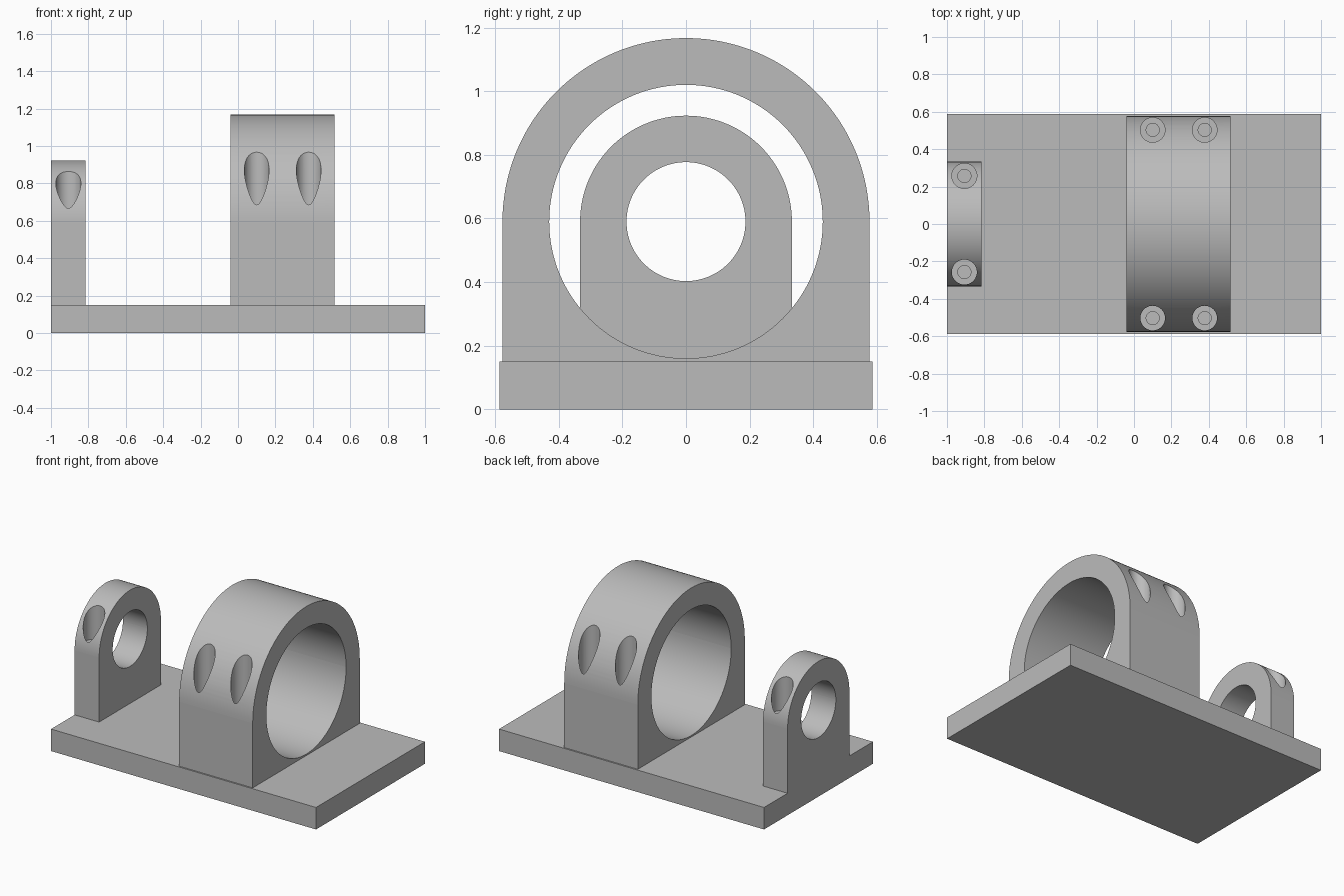
import bpy, bmesh, math

if "Cube" in bpy.data.objects:
    bpy.data.objects.remove(bpy.data.objects["Cube"])

AXIS_Z = 0.59      # height of both bores and of the split line
BASE_TOP = 0.15

steel = bpy.data.materials.new("plain_grey")
steel.diffuse_color = (0.5, 0.5, 0.5, 1)
steel.use_nodes = True
steel.node_tree.nodes["Principled BSDF"].inputs["Base Color"].default_value = steel.diffuse_color


def arc(radius, start, end, steps=64):
    """Points (y, z) along an arc about the bore axis."""
    return [(radius * math.cos(start + (end - start) * i / steps),
             AXIS_Z + radius * math.sin(start + (end - start) * i / steps))
            for i in range(steps + 1)]


def extrude_x(name, profile, x0, x1):
    """Solid made by sweeping a (y, z) profile from x0 to x1."""
    bm = bmesh.new()
    face = bm.faces.new([bm.verts.new((x0, y, z)) for y, z in profile])
    out = bmesh.ops.extrude_face_region(bm, geom=[face])
    moved = [v for v in out["geom"] if isinstance(v, bmesh.types.BMVert)]
    bmesh.ops.translate(bm, verts=moved, vec=(x1 - x0, 0, 0))
    bmesh.ops.recalc_face_normals(bm, faces=bm.faces)
    mesh = bpy.data.meshes.new(name)
    bm.to_mesh(mesh)
    bm.free()
    mesh.materials.append(steel)
    obj = bpy.data.objects.new(name, mesh)
    bpy.context.collection.objects.link(obj)
    return obj


def activate(obj):
    bpy.ops.object.select_all(action='DESELECT')
    obj.select_set(True)
    bpy.context.view_layer.objects.active = obj


def drill(obj, x, y, radius, z0, z1):
    """Cut a vertical round hole."""
    bpy.ops.mesh.primitive_cylinder_add(vertices=48, radius=radius, depth=z1 - z0,
                                        location=(x, y, (z0 + z1) / 2))
    cutter = bpy.context.object
    cutter.hide_render = True
    cutter.data.materials.append(steel)
    activate(obj)
    mod = obj.modifiers.new("hole", 'BOOLEAN')
    mod.operation, mod.solver, mod.object = 'DIFFERENCE', 'EXACT', cutter
    bpy.ops.object.modifier_apply(modifier=mod.name)
    bpy.data.objects.remove(cutter, do_unlink=True)


def clamp(name, x0, x1, outer, inner, hole_xs, hole_y, bore_r, floor_z):
    """Split bearing clamp: pedestal below the axis, arched cap above it."""
    pedestal = extrude_x(name + "_pedestal",
                         [(-outer, BASE_TOP), (outer, BASE_TOP), (outer, AXIS_Z)]
                         + arc(inner, 0, -math.pi) + [(-outer, AXIS_Z)], x0, x1)
    cap = extrude_x(name + "_cap",
                    arc(outer, 0, math.pi) + arc(inner, math.pi, 0), x0, x1)
    # counterbored bolt holes
    for x in hole_xs:
        for y in (-hole_y, hole_y):
            drill(cap, x, y, bore_r, floor_z, 1.4)
            drill(cap, x, y, 0.035, 0.5, 0.8)
            drill(pedestal, x, y, 0.035, 0.3, 0.8)
    for part in (pedestal, cap):
        activate(part)
        bpy.ops.object.shade_smooth_by_angle(angle=math.radians(30))


# base plate
extrude_x("base_plate", [(-0.587, 0), (0.587, 0), (0.587, BASE_TOP), (-0.587, BASE_TOP)], -1, 1)

# large and small clamps
clamp("large_clamp", -0.04, 0.515, 0.577, 0.43, (0.10, 0.378), 0.503, 0.066, 0.62)
clamp("small_clamp", -1.0, -0.815, 0.333, 0.187, (-0.907,), 0.257, 0.067, 0.63)
